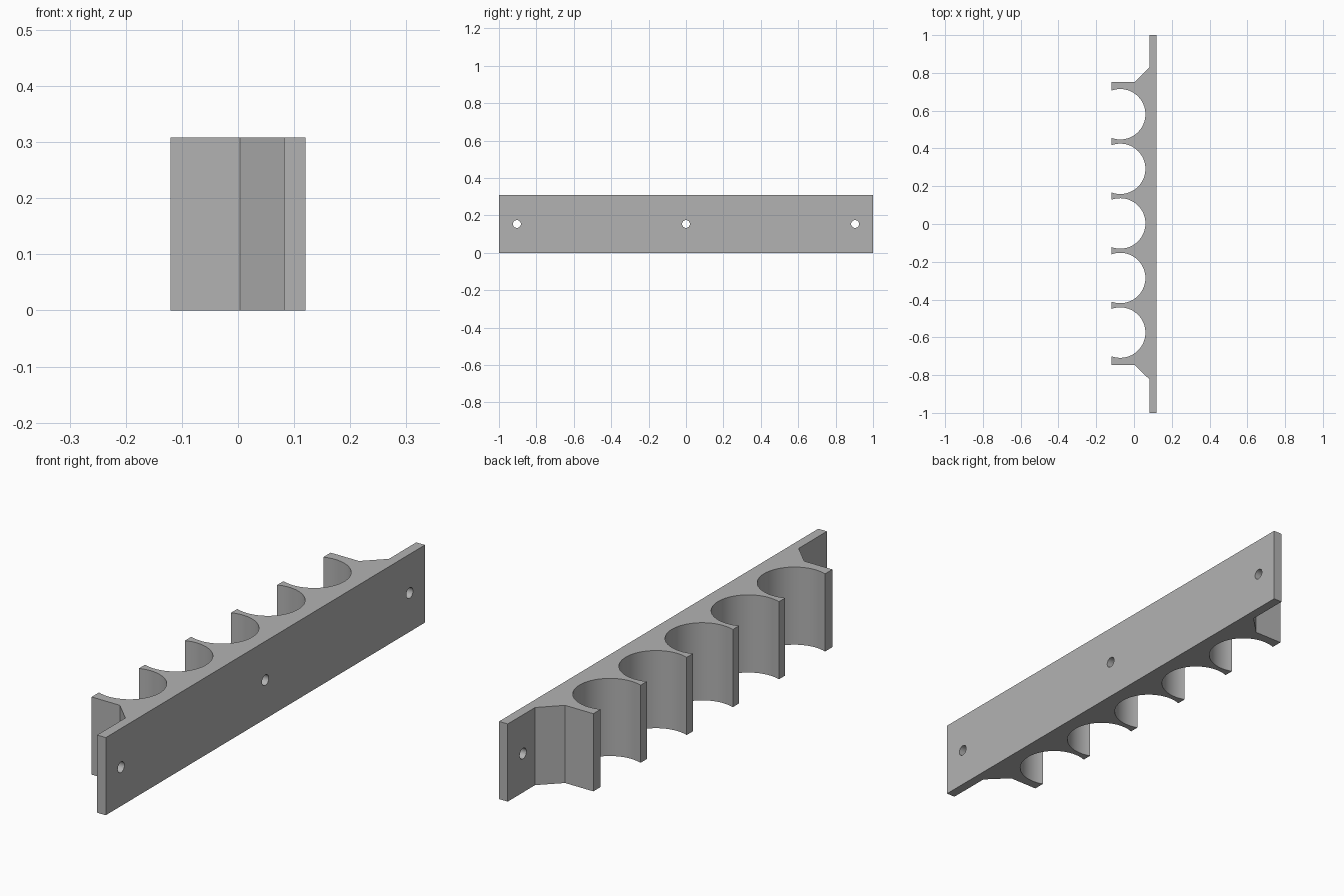
import bpy
import bmesh
import math

if "Cube" in bpy.data.objects:
    bpy.data.objects.remove(bpy.data.objects["Cube"], do_unlink=True)

HEIGHT = 0.308
FRONT, BACK = -0.12, 0.12        # open side and wall side in x
PLATE = 0.082                    # inner face of the mounting plate
SHOULDER = 0.004                 # where the end block meets its chamfer
RADIUS, PITCH, COUNT = 0.1335, 0.289, 5
CENTRE_X, CENTRE_Y = -0.073, 0.003
HALF_BLOCK, HALF_CHAMFER = 0.749, 0.826
STEPS = 40

grey = bpy.data.materials.new("light grey")
grey.use_nodes = True
colour = (0.45, 0.45, 0.45, 1)
grey.diffuse_color = colour
grey.node_tree.nodes["Principled BSDF"].inputs["Base Color"].default_value = colour

# Outline: wall side, upper end, row of round cradles, lower end
outline = [(BACK, -1), (BACK, 1), (PLATE, 1),
           (PLATE, CENTRE_Y + HALF_CHAMFER),
           (SHOULDER, CENTRE_Y + HALF_BLOCK), (FRONT, CENTRE_Y + HALF_BLOCK)]
opening = math.acos((FRONT - CENTRE_X) / RADIUS)
for i in range(COUNT):
    cy = CENTRE_Y + PITCH * ((COUNT - 1) / 2 - i)
    for s in range(STEPS + 1):
        a = opening * (1 - 2 * s / STEPS)
        outline.append((CENTRE_X + RADIUS * math.cos(a), cy + RADIUS * math.sin(a)))
outline += [(FRONT, CENTRE_Y - HALF_BLOCK), (SHOULDER, CENTRE_Y - HALF_BLOCK),
            (PLATE, CENTRE_Y - HALF_CHAMFER), (PLATE, -1)]

# Extruded rack body
bm = bmesh.new()
base = bm.faces.new([bm.verts.new((x, y, 0)) for x, y in outline])
top = bmesh.ops.extrude_face_region(bm, geom=[base])["geom"]
bmesh.ops.translate(bm, vec=(0, 0, HEIGHT),
                    verts=[v for v in top if isinstance(v, bmesh.types.BMVert)])
bmesh.ops.recalc_face_normals(bm, faces=bm.faces)
mesh = bpy.data.meshes.new("cradle_rack")
bm.to_mesh(mesh)
bm.free()
rack = bpy.data.objects.new("cradle_rack", mesh)
bpy.context.collection.objects.link(rack)
mesh.materials.append(grey)

# Screw holes through the wall side
cutters = []
for y in (-0.904, 0, 0.904):
    bpy.ops.mesh.primitive_cylinder_add(vertices=32, radius=0.021, depth=0.2,
                                        location=(0.1, y, HEIGHT / 2),
                                        rotation=(0, math.pi / 2, 0))
    cutter = bpy.context.object
    cutter.name = "screw_hole_cutter"
    cutter.data.materials.append(grey)
    cutter.hide_render = True
    cutters.append(cutter)
    mod = rack.modifiers.new("screw_hole", 'BOOLEAN')
    mod.operation = 'DIFFERENCE'
    mod.solver = 'EXACT'
    mod.object = cutter

bpy.ops.object.select_all(action='DESELECT')
rack.select_set(True)
bpy.context.view_layer.objects.active = rack
for mod in list(rack.modifiers):
    bpy.ops.object.modifier_apply(modifier=mod.name)
for cutter in cutters:
    bpy.data.objects.remove(cutter, do_unlink=True)
bpy.ops.object.shade_smooth_by_angle(angle=math.radians(30))
